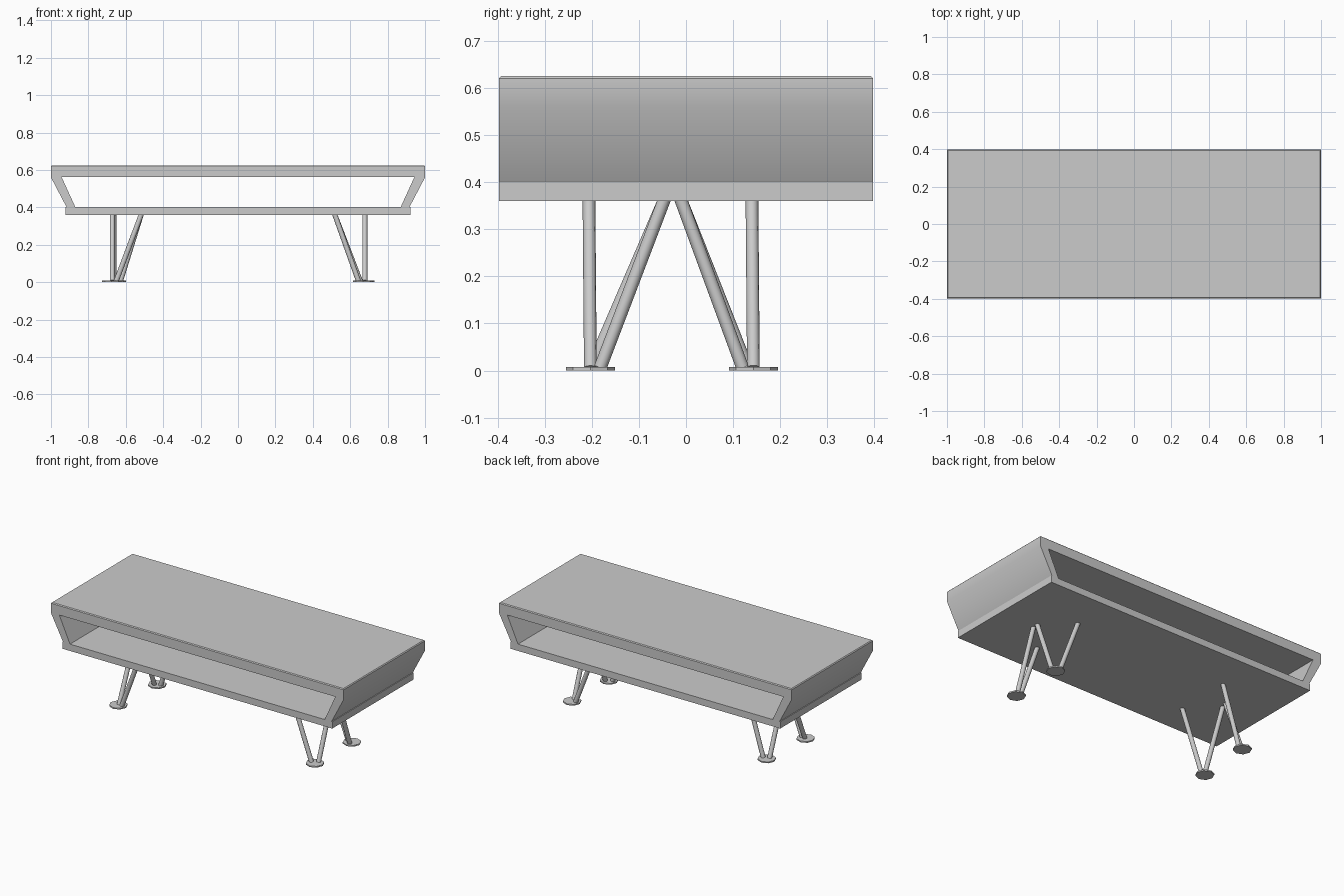
import bpy, bmesh, math
from mathutils import Vector

if "Cube" in bpy.data.objects:
    bpy.data.objects.remove(bpy.data.objects["Cube"])

DEPTH = 0.397      # half depth of the case
BASE = 0.36        # underside of the case
ROD_R = 0.0135


def add_object(name, bm):
    bmesh.ops.recalc_face_normals(bm, faces=bm.faces)
    mesh = bpy.data.meshes.new(name)
    bm.to_mesh(mesh)
    bm.free()
    ob = bpy.data.objects.new(name, mesh)
    bpy.context.collection.objects.link(ob)
    return ob


def shade(ob, angle=24):
    bpy.ops.object.select_all(action='DESELECT')
    ob.select_set(True)
    bpy.context.view_layer.objects.active = ob
    bpy.ops.object.shade_smooth_by_angle(angle=math.radians(angle))


def prism(half_profile, half_depth):
    # mirrored (x, z) outline extruded along y
    outline = half_profile + [(-x, z) for x, z in reversed(half_profile)]
    bm = bmesh.new()
    face = bm.faces.new([bm.verts.new((x, -half_depth, z)) for x, z in outline])
    new = bmesh.ops.extrude_face_region(bm, geom=[face])["geom"]
    bmesh.ops.translate(bm, vec=(0, 2 * half_depth, 0),
                        verts=[v for v in new if isinstance(v, bmesh.types.BMVert)])
    return bm


# case: tapered tube with a thin lip at the bottom and a chamfered top
bm = prism([(0.922, BASE), (0.922, 0.402), (0.917, 0.402), (1.0, 0.56), (1.0, 0.625)], DEPTH)
rim = [e for e in bm.edges if all(v.co.z > 0.62 for v in e.verts)]
bmesh.ops.bevel(bm, geom=rim, offset=0.005, segments=1, affect='EDGES')
case = add_object("cabinet_case", bm)

# opening right through the case
cutter = add_object("opening_cutter", prism([(0.87, 0.402), (0.943, 0.562)], 0.6))
cutter.hide_render = True
mod = case.modifiers.new("opening", 'BOOLEAN')
mod.operation = 'DIFFERENCE'
mod.solver = 'EXACT'
mod.object = cutter
bpy.context.view_layer.objects.active = case
bpy.ops.object.modifier_apply(modifier=mod.name)
bpy.data.objects.remove(cutter)
shade(case, 30)


def rod(name, a, b):
    a, b = Vector(a), Vector(b)
    d = b - a
    a, b = a, b + d.normalized() * 0.01      # run slightly into the case
    d = b - a
    bpy.ops.mesh.primitive_cylinder_add(vertices=12, radius=ROD_R, depth=d.length,
                                        location=(a + b) / 2,
                                        rotation=d.to_track_quat('Z', 'Y').to_euler())
    ob = bpy.context.object
    ob.name = name
    shade(ob, 40)


def leg(name, fx, fy, meet_x, meet_y, foot_y):
    s = math.copysign(1, fx)
    # octagonal foot plate
    bpy.ops.mesh.primitive_cylinder_add(vertices=8, radius=0.052, depth=0.008,
                                        location=(fx, fy, 0.004))
    bpy.context.object.name = name + "_foot"
    # rod leaning along x, and rod leaning along y towards the centre
    rod(name + "_inner_rod", (fx - s * 0.024, fy, 0.006), (s * 0.518, fy - 0.003, BASE))
    rod(name + "_cross_rod", (meet_x, foot_y, 0.006), (meet_x, meet_y, BASE))


leg("front_right_leg", 0.668, -0.203, 0.678, -0.047, -0.182)
leg("back_right_leg", 0.678, 0.143, 0.680, -0.010, 0.120)
leg("front_left_leg", -0.675, -0.203, -0.672, -0.047, -0.200)
leg("back_left_leg", -0.652, 0.143, -0.662, -0.010, 0.130)
